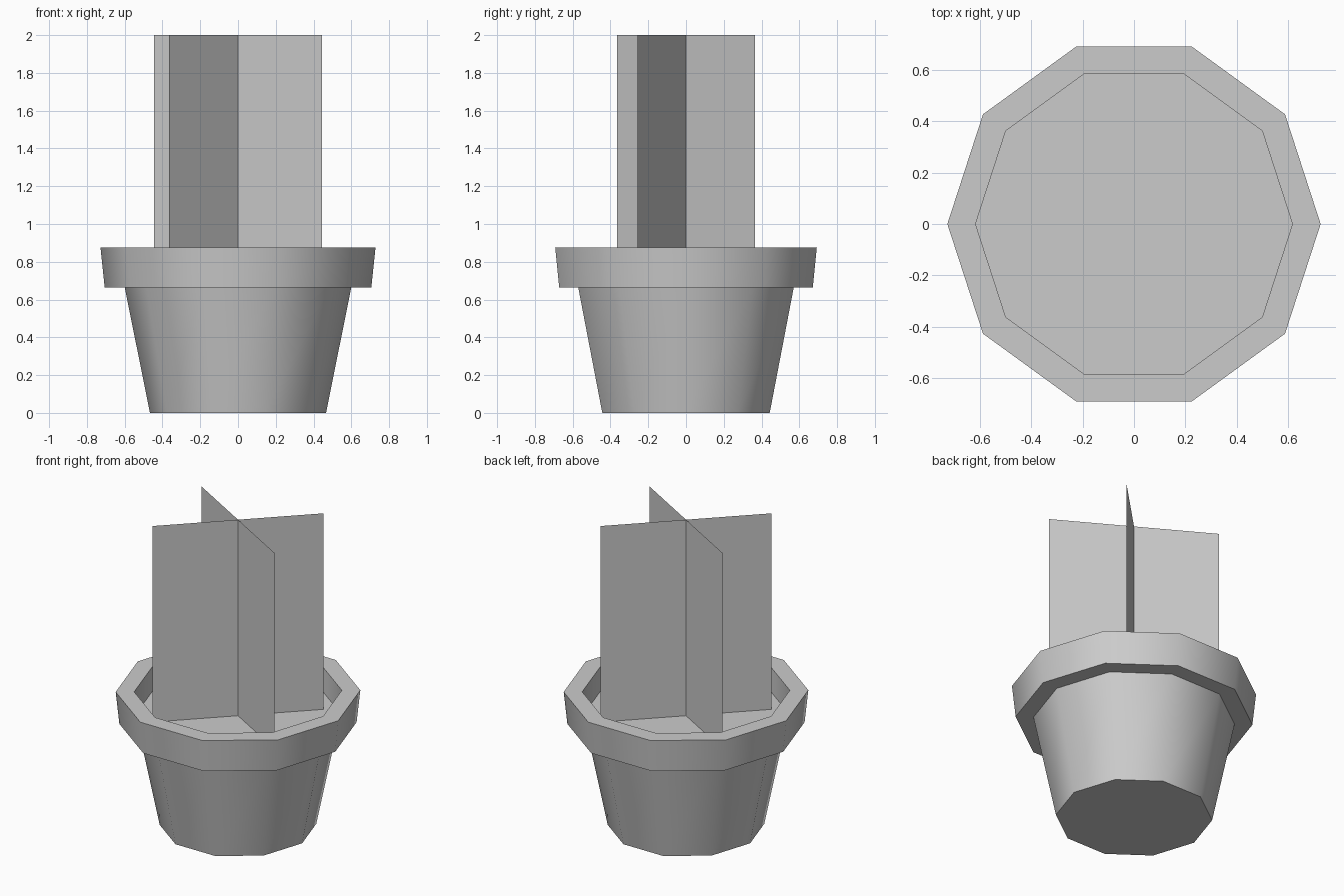
import bpy, math

if "Cube" in bpy.data.objects:
    bpy.data.objects.remove(bpy.data.objects["Cube"])

SIDES = 10


def add_mesh(name, verts, faces, smooth=False):
    mesh = bpy.data.meshes.new(name)
    mesh.from_pydata(verts, [], faces)
    mesh.update()
    obj = bpy.data.objects.new(name, mesh)
    bpy.context.collection.objects.link(obj)
    if smooth:
        bpy.ops.object.select_all(action='DESELECT')
        obj.select_set(True)
        bpy.context.view_layer.objects.active = obj
        bpy.ops.object.shade_smooth_by_angle(angle=math.radians(40))
    return obj


def ring(r, z):
    return [(r * math.cos(2 * math.pi * i / SIDES),
             r * math.sin(2 * math.pi * i / SIDES), z) for i in range(SIDES)]


def lathe(name, profile, cap_bottom=False):
    """Ten-sided revolve of an (r, z) profile, listed from the base outward and up."""
    verts = [v for r, z in profile for v in ring(r, z)]
    faces = []
    for k in range(len(profile) - 1):
        for i in range(SIDES):
            a, b = k * SIDES + i, k * SIDES + (i + 1) % SIDES
            faces.append((a, b, b + SIDES, a + SIDES))
    if cap_bottom:
        faces.append(tuple(reversed(range(SIDES))))
    return add_mesh(name, verts, faces, smooth=True)


SOIL_Z = 0.713

# Pot: tapered body, overhanging rim, inner wall down to the soil
lathe("pot", [(0.466, 0), (0.60, 0.665), (0.706, 0.665), (0.728, 0.875),
              (0.618, 0.875), (0.618, SOIL_Z)], cap_bottom=True)

# Soil disc
add_mesh("soil", ring(0.618, SOIL_Z), [tuple(range(SIDES))])

# Two crossed upright plant cards
for name, x, y in (("plant_card_a", 0.445, -0.258), ("plant_card_b", 0.365, 0.365)):
    verts = [(s * x, s * y, z) for z in (SOIL_Z, 2.0) for s in (-1, 1)]
    add_mesh(name, verts, [(0, 1, 3, 2)])
